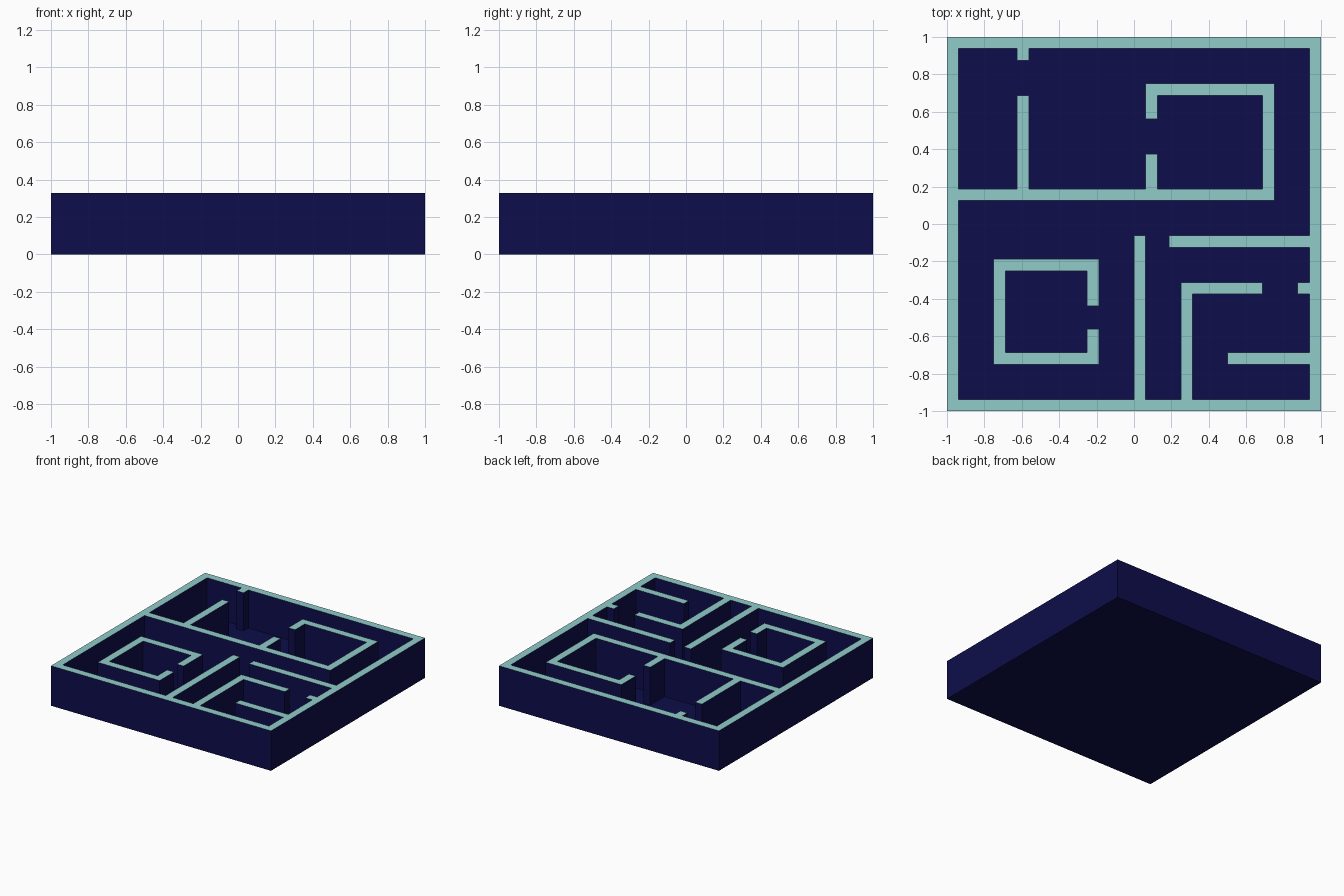
import bpy, bmesh

if "Cube" in bpy.data.objects:
    bpy.data.objects.remove(bpy.data.objects["Cube"])

U = 1 / 16          # plan grid unit = wall thickness
FLOOR = U / 4       # slab thickness
TOP = 0.328         # wall top


def material(name, rgb):
    m = bpy.data.materials.new(name)
    m.diffuse_color = (*rgb, 1)
    m.use_nodes = True
    m.node_tree.nodes["Principled BSDF"].inputs["Base Color"].default_value = m.diffuse_color
    return m


navy = material("navy", (0.004, 0.004, 0.07))
teal = material("pale_teal", (0.28, 0.604, 0.59))


def build(name, rects, z0, z1, capped=True):
    """One object of boxes; rects are (x0, y0, x1, y1) in plan grid units."""
    bm = bmesh.new()
    for x0, y0, x1, y1 in rects:
        vs = bmesh.ops.create_cube(bm, size=1)["verts"]
        for v in vs:
            v.co = ((x1 if v.co.x > 0 else x0) * U,
                    (y1 if v.co.y > 0 else y0) * U,
                    z1 if v.co.z > 0 else z0)
    bm.normal_update()
    # upward faces of the walls get the pale cap colour
    for f in bm.faces:
        f.material_index = int(capped and f.normal.z > 0.5)
    me = bpy.data.meshes.new(name)
    bm.to_mesh(me)
    bm.free()
    me.materials.append(navy)
    me.materials.append(teal)
    bpy.context.collection.objects.link(bpy.data.objects.new(name, me))


# floor slab
build("floor", [(-16, -16, 16, 16)], 0, FLOOR, capped=False)

walls = {
    "outer_wall": [(-16, -16, 16, -15), (-16, 15, 16, 16),
                   (-16, -15, -15, 15), (15, -15, 16, 15)],
    "long_dividing_wall": [(-15, 2, 12, 3)],
    # partition with a doorway near the back
    "back_left_partition": [(-10, 3, -9, 11), (-10, 14, -9, 15)],
    # room sitting on the dividing wall, door on its left
    "back_room": [(1, 11, 12, 12), (11, 3, 12, 11),
                  (1, 9, 2, 11), (1, 3, 2, 6)],
    # free-standing room, door on its right
    "island_room": [(-12, -4, -3, -3), (-12, -12, -3, -11),
                    (-12, -11, -11, -4), (-4, -7, -3, -4), (-4, -11, -3, -9)],
    "front_partition": [(0, -15, 1, -1)],
    "right_corridor_wall": [(3, -2, 15, -1)],
    # corner room with doorway and inner screen
    "front_right_room": [(4, -15, 5, -5), (5, -6, 11, -5), (14, -6, 15, -5)],
    "inner_screen": [(8, -12, 15, -11)],
}
for name, rects in walls.items():
    build(name, rects, FLOOR, TOP)
